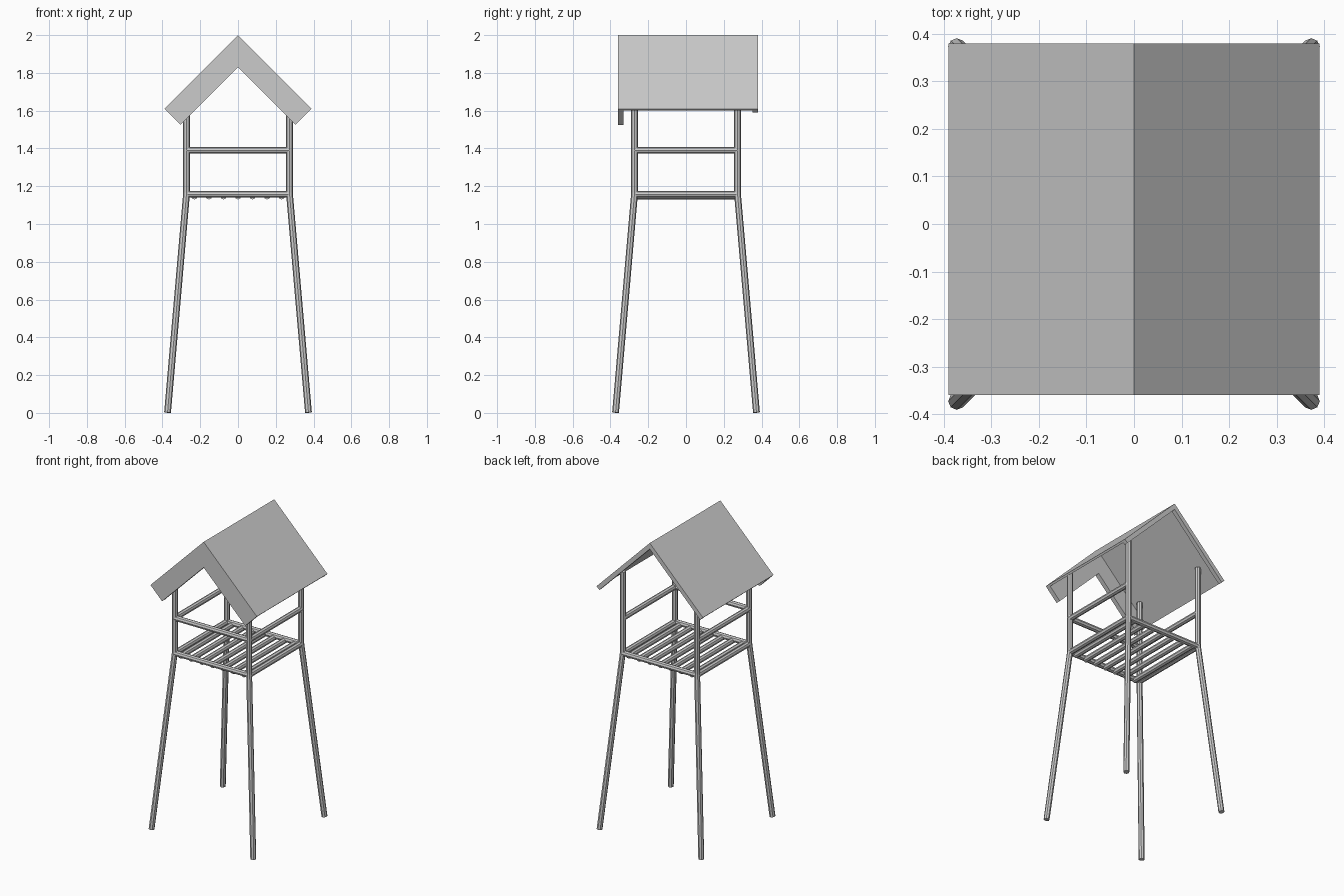
import bpy
import bmesh
from mathutils import Vector

cube = bpy.data.objects.get("Cube")
if cube:
    bpy.data.objects.remove(cube)

GREY = (0.6, 0.6, 0.6, 1)
mat = bpy.data.materials.new("plain grey")
mat.use_nodes = True
mat.diffuse_color = GREY
mat.node_tree.nodes["Principled BSDF"].inputs["Base Color"].default_value = GREY

HALF = 0.272      # post distance from the centre
R = 0.018         # pole radius
DECK = 1.157      # deck rail height
RAIL = 1.39       # hand rail height
SIDES = 8


def finish(name, bm):
    bmesh.ops.recalc_face_normals(bm, faces=bm.faces)
    mesh = bpy.data.meshes.new(name)
    bm.to_mesh(mesh)
    bm.free()
    mesh.materials.append(mat)
    obj = bpy.data.objects.new(name, mesh)
    bpy.context.collection.objects.link(obj)
    return obj


def pole(name, start, end, radius=R):
    start, end = Vector(start), Vector(end)
    axis = end - start
    bm = bmesh.new()
    bmesh.ops.create_cone(bm, cap_ends=True, segments=SIDES, radius1=radius,
                          radius2=radius, depth=axis.length)
    obj = finish(name, bm)
    obj.rotation_euler = axis.to_track_quat("Z", "Y").to_euler()
    obj.location = (start + end) / 2
    return obj


def gable(name, y0, y1, drop):
    """Inverted V of square-cut boards; drop is the offset of the inner edge."""
    w, top, eave = 0.39, 2.0, 1.61
    outline = [(0, top), (w, eave), (w - drop, eave - drop), (0, top - 2 * drop),
               (drop - w, eave - drop), (-w, eave)]
    bm = bmesh.new()
    a = [bm.verts.new((x, y0, z)) for x, z in outline]
    b = [bm.verts.new((x, y1, z)) for x, z in outline]
    for i in range(6):
        j = (i + 1) % 6
        bm.faces.new((a[i], a[j], b[j], b[i]))
    # each end is two quads, one per slope
    for ring in (a, b):
        bm.faces.new(ring[:4])
        bm.faces.new((ring[0], ring[3], ring[4], ring[5]))
    return finish(name, bm)


# Splayed legs and upright posts
for sx, xname in ((1, "left"), (-1, "right")):
    for sy, yname in ((-1, "front"), (1, "back")):
        corner = f"{yname}_{xname}"
        x, y = sx * HALF, sy * HALF
        pole(f"{corner}_leg", (sx * 0.373, sy * 0.373, 0.002), (x, y, DECK + 0.01))
        pole(f"{corner}_post", (x, y, DECK - 0.01), (x, y, 1.7))

# Deck rails on four sides, hand rails on all but the open back
for z, kind in ((DECK, "deck_rail"), (RAIL, "hand_rail")):
    pole(f"front_{kind}", (-HALF, -HALF, z), (HALF, -HALF, z))
    pole(f"left_{kind}", (HALF, -HALF, z), (HALF, HALF, z))
    pole(f"right_{kind}", (-HALF, -HALF, z), (-HALF, HALF, z))
pole("back_deck_rail", (-HALF, HALF, DECK), (HALF, HALF, DECK))

# Floor poles running front to back
for i in range(7):
    x = (i - 3) * 0.077
    pole(f"floor_pole_{i + 1}", (x, -HALF, DECK - 0.009), (x, HALF, DECK - 0.009))

# Thin roof sheet with a deep front board and a slim back rim
gable("roof_sheet", -0.345, 0.365, 0.01)
gable("front_gable_board", -0.36, -0.33, 0.085)
gable("back_gable_rim", 0.352, 0.38, 0.02)
